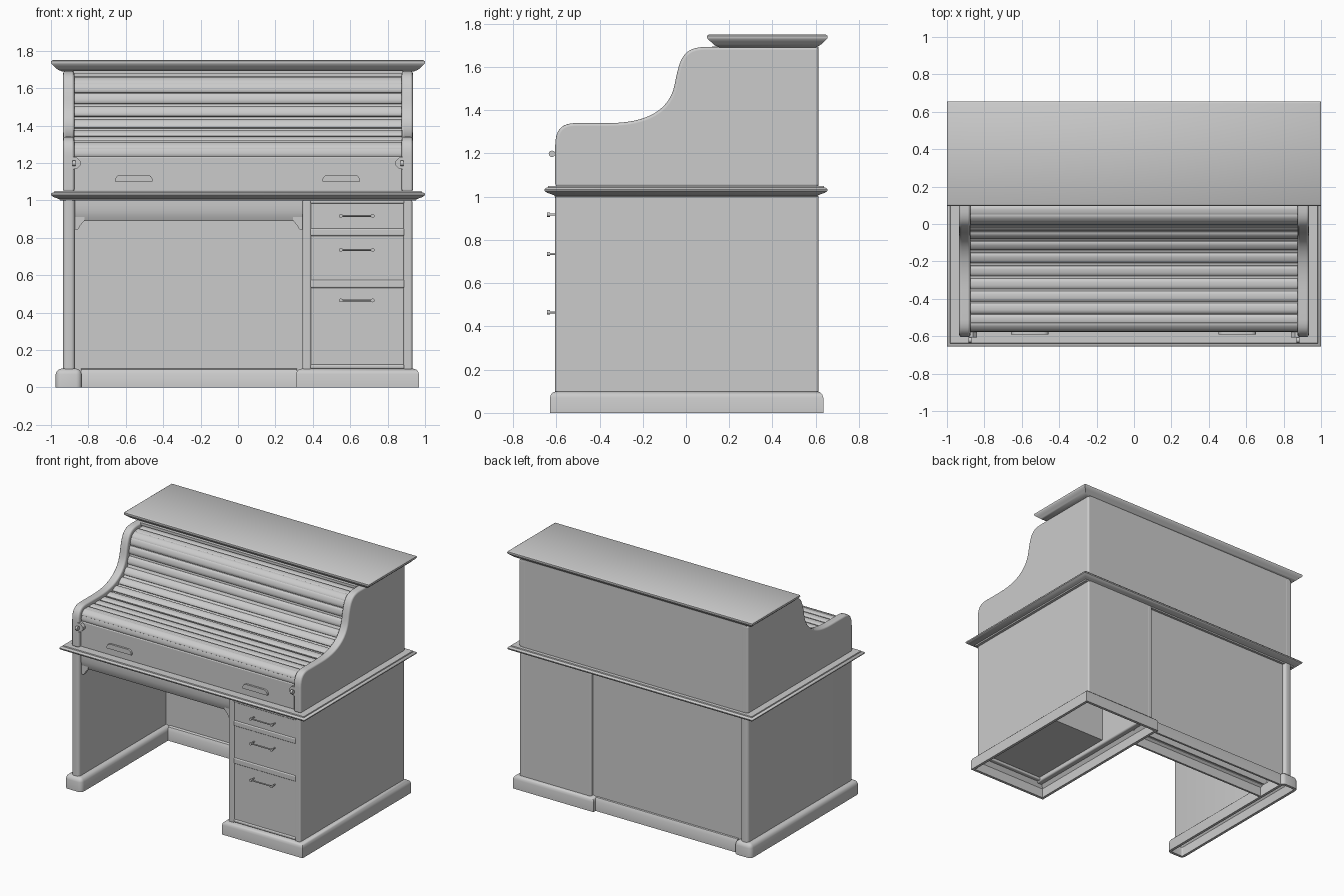
import bpy, bmesh, math
from mathutils import Vector

if "Cube" in bpy.data.objects:
    bpy.data.objects.remove(bpy.data.objects["Cube"])

wood = bpy.data.materials.new("grey")
wood.diffuse_color = (0.6, 0.6, 0.6, 1)
wood.use_nodes = True
wood.node_tree.nodes["Principled BSDF"].inputs["Base Color"].default_value = wood.diffuse_color


def finish(name, bm, bevel=0, segs=3):
    bmesh.ops.recalc_face_normals(bm, faces=bm.faces)
    me = bpy.data.meshes.new(name)
    bm.to_mesh(me)
    bm.free()
    me.materials.append(wood)
    ob = bpy.data.objects.new(name, me)
    bpy.context.collection.objects.link(ob)
    me.shade_smooth()
    if bevel:
        m = ob.modifiers.new("bevel", 'BEVEL')
        m.width, m.segments, m.limit_method = bevel, segs, 'ANGLE'
        m.angle_limit = math.radians(40)
        m.harden_normals = True
    else:
        me.set_sharp_from_angle(angle=math.radians(35))
    return ob


def prism(name, pts, a, b, axis='x', bevel=0):
    """Extrude a (y,z) profile along x, an (x,z) one along y."""
    bm = bmesh.new()
    put = (lambda p, t: (t, p[0], p[1])) if axis == 'x' else (lambda p, t: (p[0], t, p[1]))
    lo = [bm.verts.new(put(p, a)) for p in pts]
    hi = [bm.verts.new(put(p, b)) for p in pts]
    bm.faces.new(lo)
    bm.faces.new(hi)
    for i in range(len(pts)):
        j = (i + 1) % len(pts)
        bm.faces.new((lo[i], lo[j], hi[j], hi[i]))
    return finish(name, bm, bevel)


def box(name, x0, x1, y0, y1, z0, z1, bevel=0):
    return prism(name, [(y0, z0), (y1, z0), (y1, z1), (y0, z1)], x0, x1, 'x', bevel)


def moulding(name, x0, x1, y0, y1, prof, ring=False, r=0.0):
    """Loft rectangles along (z, inset) steps; ring joins last to first."""
    bm = bmesh.new()
    n = 5 if r else 1
    loops = []
    for z, d in prof:
        loop = []
        rr = max(r - d, 0.004) if r else 0
        for k, (cx, cy) in enumerate([(x1 - d - rr, y1 - d - rr), (x0 + d + rr, y1 - d - rr),
                                      (x0 + d + rr, y0 + d + rr), (x1 - d - rr, y0 + d + rr)]):
            for i in range(n):
                t = math.pi / 2 * (k + i / max(n - 1, 1))
                loop.append(bm.verts.new((cx + rr * math.cos(t), cy + rr * math.sin(t), z)))
        loops.append(loop)
    pairs = list(zip(loops, loops[1:]))
    if ring:
        pairs.append((loops[-1], loops[0]))
    else:
        bm.faces.new(loops[0])
        bm.faces.new(loops[-1])
    for a, b in pairs:
        for i in range(len(a)):
            j = (i + 1) % len(a)
            bm.faces.new((a[i], a[j], b[j], b[i]))
    return finish(name, bm)


def rod(name, p, q, r, sides=12):
    p, q = Vector(p), Vector(q)
    bm = bmesh.new()
    bmesh.ops.create_cone(bm, cap_ends=True, segments=sides, radius1=r, radius2=r, depth=(q - p).length)
    rot = (q - p).to_track_quat('Z', 'Y')
    for v in bm.verts:
        v.co = rot @ v.co + (p + q) / 2
    return finish(name, bm)


def bezier(a, b, c, d, n=12):
    out = []
    for i in range(1, n + 1):
        t = i / n
        s = 1 - t
        out.append(tuple(s**3 * a[k] + 3 * s * s * t * b[k] + 3 * s * t * t * c[k] + t**3 * d[k] for k in (0, 1)))
    return out


# Open-bottomed plinths
foot = [(0, 0), (0.07, 0), (0.085, 0.005), (0.095, 0.015), (0.1, 0.03)]
inside = [(0.1, 0.042), (0.07, 0.02), (0, 0.02)]
moulding("left_plinth", -0.975, -0.835, -0.63, 0.635, foot + inside, ring=True, r=0.03)
moulding("pedestal_plinth", 0.31, 0.968, -0.63, 0.635, foot + inside, ring=True)
for name, y, s in (("back_plinth_outer", 0.61, -1), ("back_plinth_inner", 0.378, 1)):
    prism(name, [(y, 0), (y, 0.07), (y + s * 0.012, 0.095), (y + s * 0.03, 0.1),
                 (y + s * 0.03, 0.085), (y + s * 0.015, 0.07), (y + s * 0.015, 0)], -0.84, 0.315)

# Lower carcass, with a double back behind the kneehole
moulding("left_leg_panel", -0.935, -0.872, -0.605, 0.613, [(0.09, 0), (1.005, 0), (1.005, 0.01), (0.09, 0.01)], ring=True, r=0.02)
box("back_panel_outer", -0.88, 0.36, 0.575, 0.588, 0.09, 1.005)
box("back_panel_inner", -0.88, 0.36, 0.408, 0.42, 0.09, 1.005)
box("pedestal_outer_side", 0.885, 0.932, -0.605, 0.613, 0.09, 1.005, 0.012)
box("pedestal_inner_side", 0.345, 0.392, -0.605, 0.613, 0.09, 1.005, 0.012)
box("pedestal_back", 0.36, 0.92, 0.59, 0.612, 0.09, 1.005)

# Drawers, rails between them, and bar pulls
for name, z0, z1, zh in (("top", 0.85, 0.985, 0.917), ("middle", 0.575, 0.81, 0.735), ("bottom", 0.122, 0.532, 0.465)):
    box(name + "_drawer", 0.39, 0.886, -0.597, 0.12, z0, z1)
    rod(name + "_pull_bar", (0.55, -0.632, zh), (0.72, -0.632, zh), 0.005)
    for x in (0.55, 0.72):
        rod(name + "_pull_post", (x, -0.596, zh), (x, -0.634, zh), 0.005)
        rod(name + "_pull_end", (x, -0.63, zh), (x, -0.642, zh), 0.01)
for z0, z1 in ((0.983, 1.003), (0.81, 0.85), (0.532, 0.575), (0.1, 0.122)):
    box("drawer_rail", 0.385, 0.89, -0.603, -0.56, z0, z1, 0.008)

# Kneehole apron with corner brackets
prism("apron", [(-0.585, 1.005), (-0.585, 0.975), (-0.583, 0.945), (-0.577, 0.915), (-0.565, 0.89),
                (-0.545, 0.89), (-0.545, 1.005)], -0.875, 0.35)
for x, s in ((-0.875, 1), (0.348, -1)):
    prism("apron_bracket", [(x, 0.845), (x + s * 0.02, 0.845), (x + s * 0.035, 0.87), (x + s * 0.055, 0.892),
                            (x + s * 0.055, 0.93), (x, 0.93)], -0.575, -0.55, 'y')

# Moulded desk top and cap
moulding("desk_top", -1, 1, -0.655, 0.655, [(0.998, 0.05), (1.006, 0.045), (1.012, 0.03), (1.018, 0.012), (1.026, 0.002),
                                            (1.034, 0), (1.04, 0.006), (1.043, 0.016), (1.05, 0.018)])
moulding("cap", -1, 1, 0.097, 0.655, [(1.69, 0.057), (1.697, 0.04), (1.704, 0.03), (1.716, 0.018), (1.728, 0.004),
                                      (1.736, 0), (1.744, 0.001), (1.75, 0.01)])

# S-curved side panels of the roll top
curve = [(-0.605, 1.235)]
curve += bezier(curve[-1], (-0.605, 1.31), (-0.575, 1.34), (-0.51, 1.34), 8)
curve += [(-0.36, 1.34)]
curve += bezier(curve[-1], (-0.18, 1.34), (-0.075, 1.40), (-0.052, 1.52))
curve += bezier(curve[-1], (-0.03, 1.635), (-0.015, 1.692), (0.09, 1.692))
for x0, x1 in ((-0.935, -0.875), (0.875, 0.935)):
    prism("roll_top_side", [(-0.605, 1.045)] + curve + [(0.613, 1.692), (0.613, 1.045)], x0, x1, 'x', 0.014)
box("roll_top_back", -0.92, 0.92, 0.59, 0.612, 1.045, 1.695)
box("roll_top_roof", -0.88, 0.88, 0.12, 0.6, 1.675, 1.694)

# Tambour: slats laid along the curve over a thin backing
path = [Vector(p) for p in curve] + [Vector((0.16, 1.692))]
cum = [0.0]
for a, b in zip(path, path[1:]):
    cum.append(cum[-1] + (b - a).length)


def frame(s):
    i = max(k for k in range(len(path) - 1) if cum[k] <= s)
    t = (path[i + 1] - path[i]).normalized()
    return path[i] + t * (s - cum[i]), t, Vector((-t.y, t.x))


back = [frame(cum[-1] * 0.999 * i / 50) for i in range(51)]
prism("tambour_backing", [tuple(p - n * 0.046) for p, t, n in back] +
      [tuple(p - n * 0.052) for p, t, n in reversed(back)], -0.88, 0.88)
count = 16
pitch = cum[-1] / count
for i in range(count):
    p, t, n = frame((i + 0.5) * pitch)
    h = pitch / 2
    shape = [(-h + 0.004, -0.049), (-h + 0.004, -0.038), (-h + 0.01, -0.032), (-0.3 * h, -0.029),
             (0.3 * h, -0.029), (h - 0.01, -0.032), (h - 0.004, -0.038), (h - 0.004, -0.049)]
    prism("tambour_slat", [tuple(p + t * u + n * v) for u, v in shape], -0.88, 0.88)

# Lift board with grips and edge catches
box("lift_board", -0.88, 0.88, -0.578, -0.555, 1.045, 1.235, 0.008)
for c in (-0.557, 0.552):
    prism("lift_grip", [(c - 0.1, 1.1), (c + 0.1, 1.1), (c + 0.1, 1.115), (c + 0.09, 1.13), (c + 0.075, 1.136),
                        (c - 0.075, 1.136), (c - 0.09, 1.13), (c - 0.1, 1.115)], -0.592, -0.57, 'y')
for s in (-1, 1):
    prism("catch_plate", [(s * 0.885, 1.165), (s * 0.86, 1.17), (s * 0.84, 1.19), (s * 0.84, 1.207),
                          (s * 0.86, 1.228), (s * 0.885, 1.232)], -0.606, -0.57, 'y')
    rod("catch_knob", (s * 0.868, -0.62, 1.198), (s * 0.885, -0.62, 1.198), 0.015)
